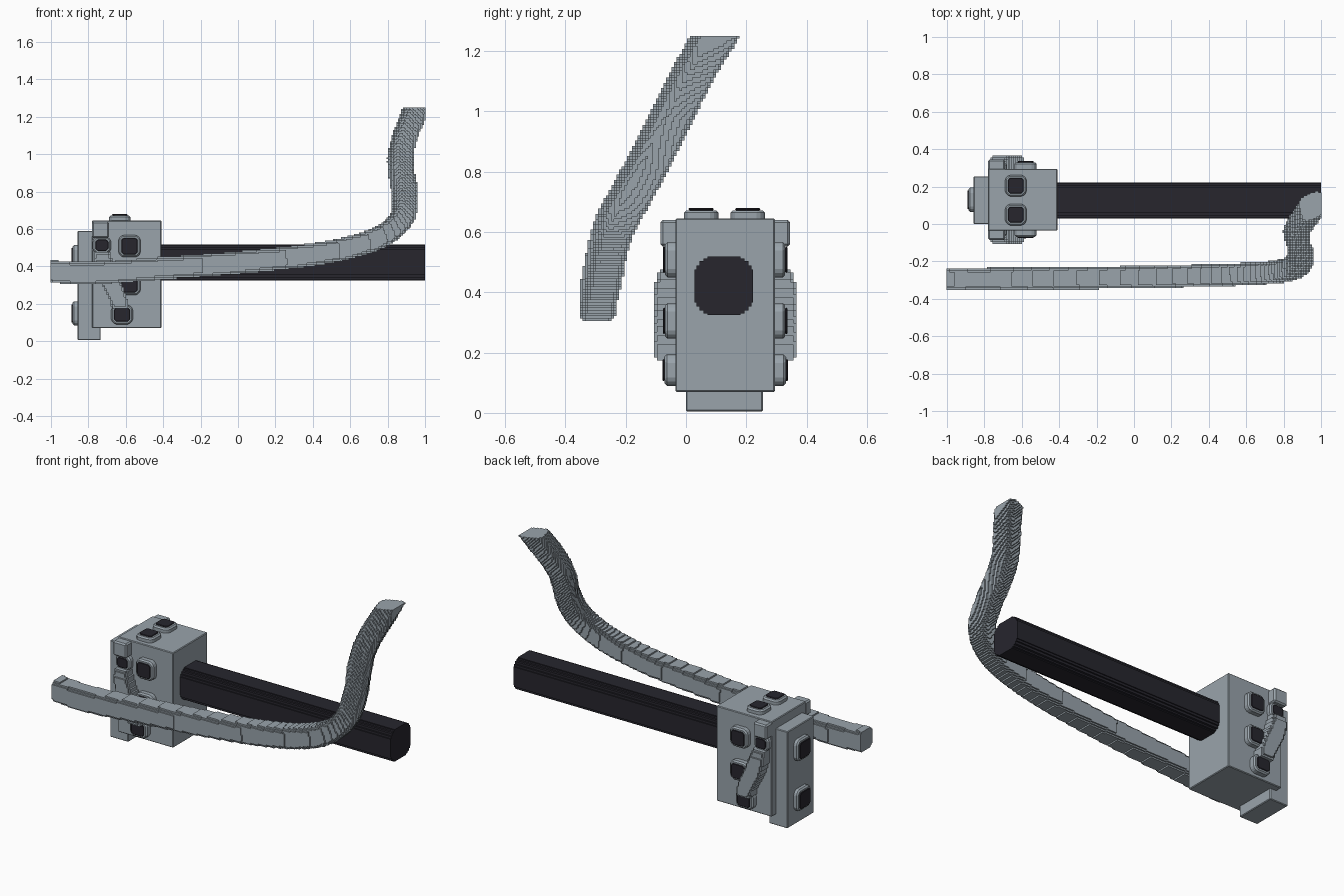
import bpy, bmesh
from mathutils import Vector, Matrix

if "Cube" in bpy.data.objects:
    bpy.data.objects.remove(bpy.data.objects["Cube"])


def material(name, rgb):
    m = bpy.data.materials.new(name)
    m.diffuse_color = (*rgb, 1)
    m.use_nodes = True
    m.node_tree.nodes["Principled BSDF"].inputs["Base Color"].default_value = m.diffuse_color
    return m


GREY = material("steel grey", (0.32, 0.37, 0.41))
DARK = material("near black", (0.02, 0.019, 0.027))


def finish(name, bm, mat, bevel=0):
    bmesh.ops.recalc_face_normals(bm, faces=bm.faces)
    me = bpy.data.meshes.new(name)
    bm.to_mesh(me)
    bm.free()
    me.materials.append(mat)
    ob = bpy.data.objects.new(name, me)
    bpy.context.collection.objects.link(ob)
    if bevel:
        b = ob.modifiers.new("soft edge", 'BEVEL')
        b.width, b.segments = bevel, 1
    return ob


def box(name, lo, hi, mat=GREY, bevel=0.004):
    lo, hi = Vector(lo), Vector(hi)
    bm = bmesh.new()
    bmesh.ops.create_cube(bm, size=1, matrix=Matrix.Translation((lo + hi) / 2)
                          @ Matrix.Diagonal((*(hi - lo), 1)))
    return finish(name, bm, mat, bevel)


def octagon(a, b, c):
    return [(a, -b + c), (a, b - c), (a - c, b), (-a + c, b),
            (-a, b - c), (-a, -b + c), (-a + c, -b), (a - c, -b)]


def prism(name, base, normal, loop, depth, mat, bevel=0):
    """Extrude a 2D loop from a base point along an axis direction."""
    n = Vector(normal)
    u = Vector((0, 1, 0)) if n.x else Vector((1, 0, 0))
    v = Vector((0, 1, 0)) if n.z else Vector((0, 0, 1))
    bm = bmesh.new()
    face = bm.faces.new([bm.verts.new(Vector(base) + u * p + v * q) for p, q in loop])
    ext = bmesh.ops.extrude_face_region(bm, geom=[face])
    bmesh.ops.translate(bm, vec=n * depth,
                        verts=[g for g in ext["geom"] if isinstance(g, bmesh.types.BMVert)])
    return finish(name, bm, mat, bevel)


def button(name, base, normal, a=0.059, b=0.059, height=0.034):
    """Chamfered grey boss with a dark cap."""
    n = Vector(normal)
    prism(name + "_boss", Vector(base) - n * 0.01, n, octagon(a, b, 0.02),
          height + 0.01, GREY, 0.008)
    prism(name + "_cap", Vector(base) + n * height, n,
          octagon(a - 0.015, b - 0.015, 0.012), 0.007, DARK, 0.003)


def sweep(name, rings, mat):
    bm = bmesh.new()
    rows = [[bm.verts.new(p) for p in r] for r in rings]
    k = len(rows[0])
    for r, s in zip(rows, rows[1:]):
        for i in range(k):
            bm.faces.new((r[i], r[(i + 1) % k], s[(i + 1) % k], s[i]))
    bm.faces.new(rows[0])
    bm.faces.new(rows[-1])
    return bm


def spline(pts, steps):
    p = [Vector(q) for q in pts]
    p = [2 * p[0] - p[1]] + p + [2 * p[-1] - p[-2]]
    out = []
    for a, b, c, d in zip(p, p[1:], p[2:], p[3:]):
        for i in range(steps):
            t = i / steps
            out.append(0.5 * (2 * b + (c - a) * t + (2 * a - 5 * b + 4 * c - d) * t * t
                              + (3 * b - a - 3 * c + d) * t ** 3))
    return out + [p[-2]]


def stepped(ob, depth):
    """Fine stair-stepped surface, with the flat areas merged."""
    r = ob.modifiers.new("steps", 'REMESH')
    r.mode, r.octree_depth, r.scale = 'BLOCKS', depth, 0.9
    r.use_remove_disconnected = False
    d = ob.modifiers.new("merge flats", 'DECIMATE')
    d.decimate_type, d.angle_limit = 'DISSOLVE', 0.02


# Housing
CY = 0.13
box("housing", (-0.78, -0.035, 0.07), (-0.41, 0.295, 0.645))
box("rear_plate", (-0.858, 0.0, 0.03), (-0.775, 0.255, 0.59))
box("bottom_tab", (-0.858, 0.0, 0.005), (-0.735, 0.255, 0.08))

# Beam with stepped rounded corners
q = [(.097, .055), (.091, .055), (.091, .068), (.082, .068), (.082, .082),
     (.068, .082), (.068, .091), (.055, .091), (.055, .097)]
loop = []
for i in range(4):
    for a, b in q:
        for _ in range(i):
            a, b = -b, a
        loop.append((a, b))
prism("beam", (-0.42, 0.126, 0.421), (1, 0, 0), loop, 1.42, DARK)

# Buttons on top and rear
for y in (0.05, 0.205):
    button("top_button", (-0.632, y, 0.645), (0, 0, 1), 0.057, 0.057, 0.027)
for z in (0.148, 0.45):
    button("rear_button", (-0.858, CY, z), (-1, 0, 0), 0.065, 0.065, 0.026)

# Side fittings, same on both sides
for s in (-1, 1):
    side, n = CY + s * 0.165, (0, s, 0)
    for z in (0.305, 0.508):
        button("side_button", (-0.58, side, z), n)
    button("upper_pad", (-0.728, side, 0.513), n, 0.05, 0.045, 0.028)
    button("lower_pad", (-0.62, side, 0.142), n, 0.058, 0.052, 0.036)
    ys = sorted((side - s * 0.01, side + s * 0.05))
    box("side_block", (-0.78, ys[0], 0.552), (-0.69, ys[1], 0.64), bevel=0.008)

    # Curved lever between the two pads: x, z, half width, outward depth
    ctrl = [(-.728, .475, .042, .055), (-.72, .42, .048, .072), (-.683, .32, .054, .076),
            (-.642, .23, .048, .074), (-.63, .175, .045, .066)]
    rings = []
    for i, (x, z, w, d) in enumerate(ctrl):
        yi, yo, ym = side - s * 0.005, side + s * d, side + s * (d - 0.015)
        rings.append([(x - w, yi, z), (x + w, yi, z), (x + w, ym, z),
                      (x + w - .015, yo, z), (x - w + .015, yo, z), (x - w, ym, z)])
    stepped(finish("side_lever", sweep("side_lever", rings, GREY), GREY), 5)

# Long bent tube, swept then cut flat at its ends
path = spline([(-1.05, -.295, .378), (-.8, -.295, .363), (-.4, -.29, .39), (0, -.285, .42),
               (.4, -.275, .463), (.65, -.265, .515), (.8, -.25, .58), (.88, -.212, .67),
               (.89, -.145, .79), (.875, -.09, .9), (.87, -.04, 1.0), (.895, .01, 1.1),
               (.935, .067, 1.2), (.965, .127, 1.3)], 6)
rings, side = [], Vector((0, 1, 0))
for i, p in enumerate(path):
    t = (path[min(i + 1, len(path) - 1)] - path[max(i - 1, 0)]).normalized()
    side = (side - t * side.dot(t)).normalized()
    up = t.cross(side)
    rings.append([p + side * a + up * b for a, b in octagon(0.06, 0.06, 0.02)])
bm = sweep("bent_tube", rings, GREY)
for co, no in (((-1, 0, 0), (-1, 0, 0)), ((1, 0, 0), (1, 0, 0)), ((0, 0, 1.252), (0, 0, 1))):
    bmesh.ops.bisect_plane(bm, geom=bm.verts[:] + bm.edges[:] + bm.faces[:],
                           plane_co=co, plane_no=no, clear_outer=True)
    rim = [e for e in bm.edges if e.is_boundary]
    if rim:
        bmesh.ops.holes_fill(bm, edges=rim, sides=0)
stepped(finish("bent_tube", bm, GREY), 8)
